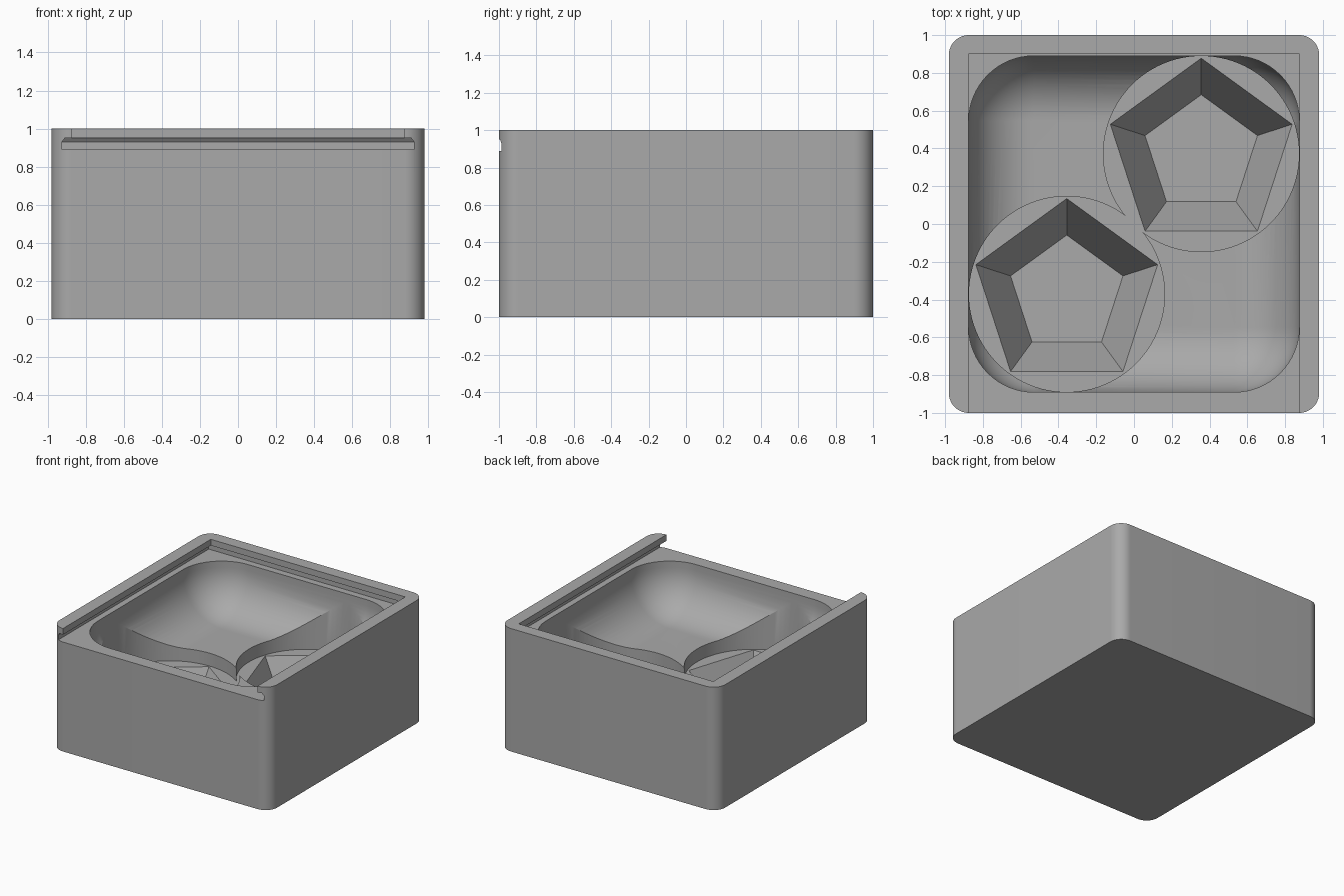
import bpy, bmesh, math

cube = bpy.data.objects.get("Cube")
if cube:
    bpy.data.objects.remove(cube, do_unlink=True)

GREY = (0.40, 0.40, 0.40, 1)
mat = bpy.data.materials.new("plain_grey")
mat.use_nodes = True
mat.diffuse_color = GREY
mat.node_tree.nodes["Principled BSDF"].inputs["Base Color"].default_value = GREY


def rounded_rect(hx, hy, r, z, seg=16):
    """Counter-clockwise ring of a rounded rectangle."""
    ring = []
    for i, (sx, sy) in enumerate([(1, 1), (-1, 1), (-1, -1), (1, -1)]):
        for k in range(seg + 1):
            a = math.pi / 2 * (i + k / seg)
            ring.append((sx * (hx - r) + r * math.cos(a),
                         sy * (hy - r) + r * math.sin(a), z))
    return ring


def polygon(cx, cy, r, z, n):
    """Regular polygon ring with a corner towards +y."""
    return [(cx + r * math.cos(math.pi / 2 + math.tau * k / n),
             cy + r * math.sin(math.pi / 2 + math.tau * k / n), z) for k in range(n)]


def rectangle(hx, y0, y1, z):
    return [(hx, y0, z), (hx, y1, z), (-hx, y1, z), (-hx, y0, z)]


def loft(name, rings):
    """Closed solid skinned through rings, listed bottom to top."""
    bm = bmesh.new()
    loops = [[bm.verts.new(p) for p in ring] for ring in rings]
    n = len(loops[0])
    for low, high in zip(loops, loops[1:]):
        for i in range(n):
            j = (i + 1) % n
            bm.faces.new((low[i], low[j], high[j], high[i]))
    bm.faces.new(loops[0][::-1])
    bm.faces.new(loops[-1])
    bmesh.ops.recalc_face_normals(bm, faces=bm.faces)
    mesh = bpy.data.meshes.new(name)
    bm.to_mesh(mesh)
    bm.free()
    mesh.materials.append(mat)
    obj = bpy.data.objects.new(name, mesh)
    bpy.context.collection.objects.link(obj)
    return obj


# Outer block with rounded vertical corners
box = loft("box_body", [rounded_rect(0.98, 1, 0.105, z) for z in (0, 1)])

# Sliding lid slot: wide chamfered groove under a narrower opening, open at the front
slot_steps = [(0.925, 0.945, 0.89), (0.925, 0.945, 0.93), (0.91, 0.93, 0.95),
              (0.875, 0.9, 0.95), (0.875, 0.9, 1.1)]
cutters = [loft("lid_slot_cutter", [rectangle(hx, -1.1, y, z) for hx, y, z in slot_steps])]

# Basin with a rounded floor edge
FLOOR, FILLET, STEPS = 0.5, 0.34, 16
rings = []
for k in range(STEPS + 1):
    a = math.pi / 2 * k / STEPS
    inset = FILLET * (1 - math.sin(a))
    rings.append(rounded_rect(0.875 - inset, 0.89 - inset, 0.345 - inset,
                              FLOOR + FILLET * (1 - math.cos(a))))
rings.append(rounded_rect(0.875, 0.89, 0.345, 0.92))
cutters.append(loft("basin_cutter", rings))

# Two round pits, each with a tapered five-sided socket
PIT = 0.395
for side, s in (("left", 1), ("right", -1)):
    cx, cy = s * 0.356, s * 0.3715
    cutters.append(loft(side + "_pit_cutter",
                        [polygon(cx, cy, 0.518, z, 96) for z in (PIT, 0.92)]))
    # The sides keep their slope above the pit floor so the cut is clean
    bottom, top, depth, over = 0.313, 0.506, 0.315, 0.005
    slope = (top - bottom) / depth
    cutters.append(loft(side + "_socket_cutter",
                        [polygon(cx, cy, bottom, PIT - depth, 5),
                         polygon(cx, cy, top + slope * over, PIT + over, 5)]))

# Carve the block
bpy.ops.object.select_all(action='DESELECT')
bpy.context.view_layer.objects.active = box
box.select_set(True)
for cutter in cutters:
    cutter.hide_render = True
    mod = box.modifiers.new(cutter.name, 'BOOLEAN')
    mod.operation = 'DIFFERENCE'
    mod.solver = 'EXACT'
    mod.object = cutter
    bpy.ops.object.modifier_apply(modifier=mod.name)
for cutter in cutters:
    bpy.data.objects.remove(cutter, do_unlink=True)

bpy.ops.object.shade_smooth_by_angle(angle=math.radians(25))
